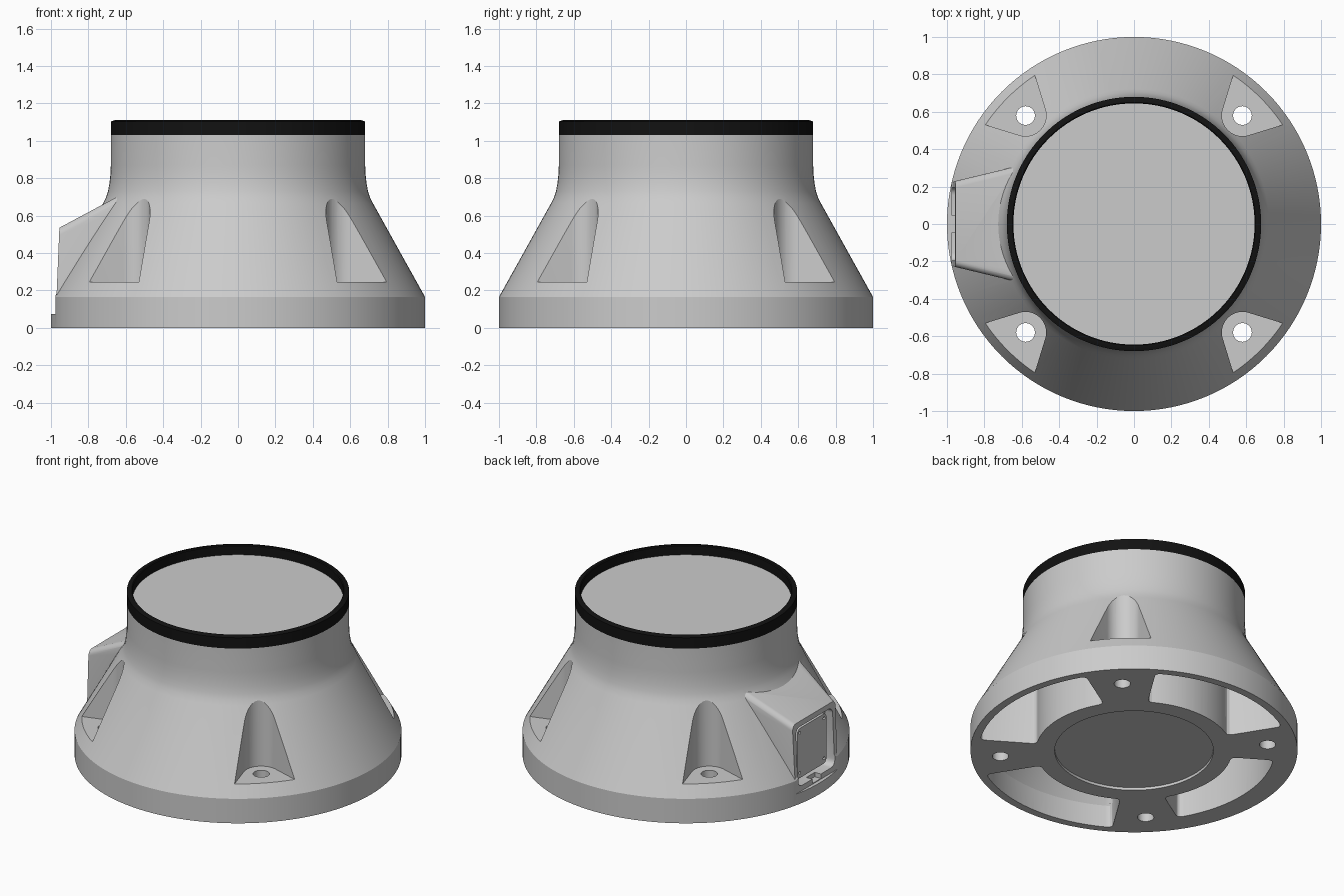
import bpy, bmesh
from math import sin, cos, pi, radians
from mathutils import Matrix

if "Cube" in bpy.data.objects:
    bpy.data.objects.remove(bpy.data.objects["Cube"])

SEG = 128


def new_object(name, bm):
    bmesh.ops.recalc_face_normals(bm, faces=bm.faces)
    me = bpy.data.meshes.new(name)
    bm.to_mesh(me)
    bm.free()
    ob = bpy.data.objects.new(name, me)
    bpy.context.collection.objects.link(ob)
    return ob


def lathe(name, profile, closed=False):
    """Spin (r, z) points around z; open profiles are capped at both ends."""
    bm = bmesh.new()
    rings = [[bm.verts.new((r * cos(2 * pi * i / SEG), r * sin(2 * pi * i / SEG), z))
              for i in range(SEG)] for r, z in profile]
    pairs = list(zip(rings, rings[1:] + rings[:1])) if closed else list(zip(rings, rings[1:]))
    for a, b in pairs:
        for i in range(SEG):
            j = (i + 1) % SEG
            bm.faces.new((a[i], a[j], b[j], b[i]))
    if not closed:
        bm.faces.new(rings[0])
        bm.faces.new(rings[-1])
    return new_object(name, bm)


def prism(name, outline, z0, z1, angle=0):
    """Extrude an (x, y) outline from z0 to z1, then turn it around z."""
    bm = bmesh.new()
    lo = [bm.verts.new((x, y, z0)) for x, y in outline]
    hi = [bm.verts.new((x, y, z1)) for x, y in outline]
    bm.faces.new(lo)
    bm.faces.new(hi)
    n = len(lo)
    for i in range(n):
        bm.faces.new((lo[i], lo[(i + 1) % n], hi[(i + 1) % n], hi[i]))
    bmesh.ops.rotate(bm, verts=bm.verts, matrix=Matrix.Rotation(angle, 3, 'Z'))
    return new_object(name, bm)


def box(name, x, y, z, round_x=0):
    """Box from ranges, with optional rounding of the edges along x."""
    bm = bmesh.new()
    bmesh.ops.create_cube(bm, size=1)
    for v in bm.verts:
        v.co = [r[0] if c < 0 else r[1] for r, c in zip((x, y, z), v.co)]
    if round_x:
        edges = [e for e in bm.edges if abs(e.verts[0].co.x - e.verts[1].co.x) > 1e-5]
        bmesh.ops.bevel(bm, geom=edges, offset=round_x, segments=4, profile=0.5, affect='EDGES')
    return new_object(name, bm)


def sector(name, profile, mid, half, steps=24):
    """Spin a closed (r, z) profile through part of a turn and round its edges."""
    bm = bmesh.new()
    rows = []
    for k in range(steps + 1):
        a = mid - half + 2 * half * k / steps
        rows.append([bm.verts.new((r * cos(a), r * sin(a), z)) for r, z in profile])
    n = len(profile)
    for a, b in zip(rows, rows[1:]):
        for i in range(n):
            bm.faces.new((a[i], a[(i + 1) % n], b[(i + 1) % n], b[i]))
    ends = [bm.faces.new(rows[0]), bm.faces.new(rows[-1])]
    edges = {e for f in ends for e in f.edges if max(v.co.z for v in e.verts) > 0}
    bmesh.ops.bevel(bm, geom=list(edges), offset=0.03, segments=3, profile=0.5, affect='EDGES')
    return new_object(name, bm)


def boolean(ob, tool, op='DIFFERENCE'):
    tool.hide_render = True
    mod = ob.modifiers.new(op, 'BOOLEAN')
    mod.object, mod.operation, mod.solver = tool, op, 'EXACT'
    bpy.context.view_layer.objects.active = ob
    bpy.ops.object.modifier_apply(modifier=mod.name)
    bpy.data.objects.remove(tool)


def circle(cx, cy, r, n=32):
    return [(cx + r * cos(2 * pi * i / n), cy + r * sin(2 * pi * i / n)) for i in range(n)]


# Flared body with a shallow round recess underneath
body = lathe("flared_body", [(0.485, 0.018), (0.485, 0), (1, 0), (1, 0.165), (0.722, 0.665),
                             (0.706, 0.697), (0.695, 0.73), (0.687, 0.775), (0.682, 0.82),
                             (0.68, 0.87), (0.68, 1.03)])

# Flat cut in the rim below the cable housing
boolean(body, box("rim_cut", (-1.2, -0.975), (-0.3, 0.3), (0.075, 0.7)))

# Cable housing with a sloping roof
bm = bmesh.new()
pts = [(-0.955, 0.23, 0.535), (-0.974, 0.222, 0.08), (-0.6, 0.315, 0.725), (-0.6, 0.315, 0.08)]
for x, y, z in pts:
    bm.verts.new((x, y, z))
    bm.verts.new((x, -y, z))
bmesh.ops.convex_hull(bm, input=bm.verts)
bmesh.ops.dissolve_limit(bm, angle_limit=0.02, verts=bm.verts, edges=bm.edges)
roof = [e for e in bm.edges if min(v.co.z for v in e.verts) > 0.5
        and 0.2 < abs(e.verts[0].co.x - e.verts[1].co.x)]
bmesh.ops.bevel(bm, geom=roof, offset=0.035, segments=5, profile=0.5, affect='EDGES')
boolean(body, new_object("cable_housing", bm), 'UNION')

# Housing opening and the gap in its lower lip
boolean(body, box("opening", (-1.1, -0.9), (-0.195, 0.195), (0.11, 0.5), 0.04))
boolean(body, box("lip_gap", (-1.1, -0.93), (-0.045, 0.045), (0.08, 0.15)))

# Corner pockets with bolt holes
tilt = radians(28)
cap = [(0.82 + 0.11 * cos(a), 0.11 * sin(a)) for a in
       [pi / 2 + tilt + (pi - 2 * tilt) * i / 20 for i in range(21)]]
sx, sy = cap[0]
reach = 0.5
flare = [(sx + reach * cos(tilt), -(sy + reach * sin(tilt))),
         (sx + reach * cos(tilt), sy + reach * sin(tilt))]
for i in range(4):
    ang = radians(45 + 90 * i)
    boolean(body, prism("pocket", cap + flare, 0.245, 0.95, ang))
    boolean(body, prism("bolt_hole", circle(0.82, 0, 0.05), -0.1, 0.5, ang))

# Hollows underneath, the one behind the housing being smaller
hollow = [(0.6, -0.1), (0.95, -0.1), (0.95, 0.15), (0.68, 0.63), (0.6, 0.63)]
small = [(0.6, -0.1), (0.86, -0.1), (0.86, 0.3), (0.6, 0.3)]
for i in range(4):
    boolean(body, sector("hollow", small if i == 2 else hollow, i * pi / 2, radians(32)))

# Cover plate inside the housing with four screw holes
plate = box("cover_plate", (-0.94, -0.895), (-0.155, 0.155), (0.14, 0.475), 0.03)
for y in (-0.13, 0.13):
    for z in (0.175, 0.445):
        hole = prism("screw_hole", circle(0, 0, 0.01, 12), -0.02, 0.02)
        hole.data.transform(Matrix.Translation((-0.94, y, z)) @ Matrix.Rotation(pi / 2, 4, 'Y'))
        boolean(plate, hole)

# Black seal ring and the pale lens inside it
ring = lathe("seal_ring", [(0.645, 1.03), (0.68, 1.03), (0.68, 1.103), (0.673, 1.105),
                           (0.66, 1.11), (0.65, 1.11), (0.645, 1.105)], closed=True)
black = bpy.data.materials.new("black_rubber")
black.diffuse_color = (0.006, 0.006, 0.006, 1)
black.use_nodes = True
black.node_tree.nodes["Principled BSDF"].inputs["Base Color"].default_value = black.diffuse_color
ring.data.materials.append(black)
lens = lathe("lens", [(0.645, 1.03), (0.645, 1.046)])

bpy.ops.object.select_all(action='DESELECT')
for ob in (body, plate, ring, lens):
    ob.select_set(True)
bpy.context.view_layer.objects.active = body
bpy.ops.object.shade_smooth_by_angle(angle=radians(25))
